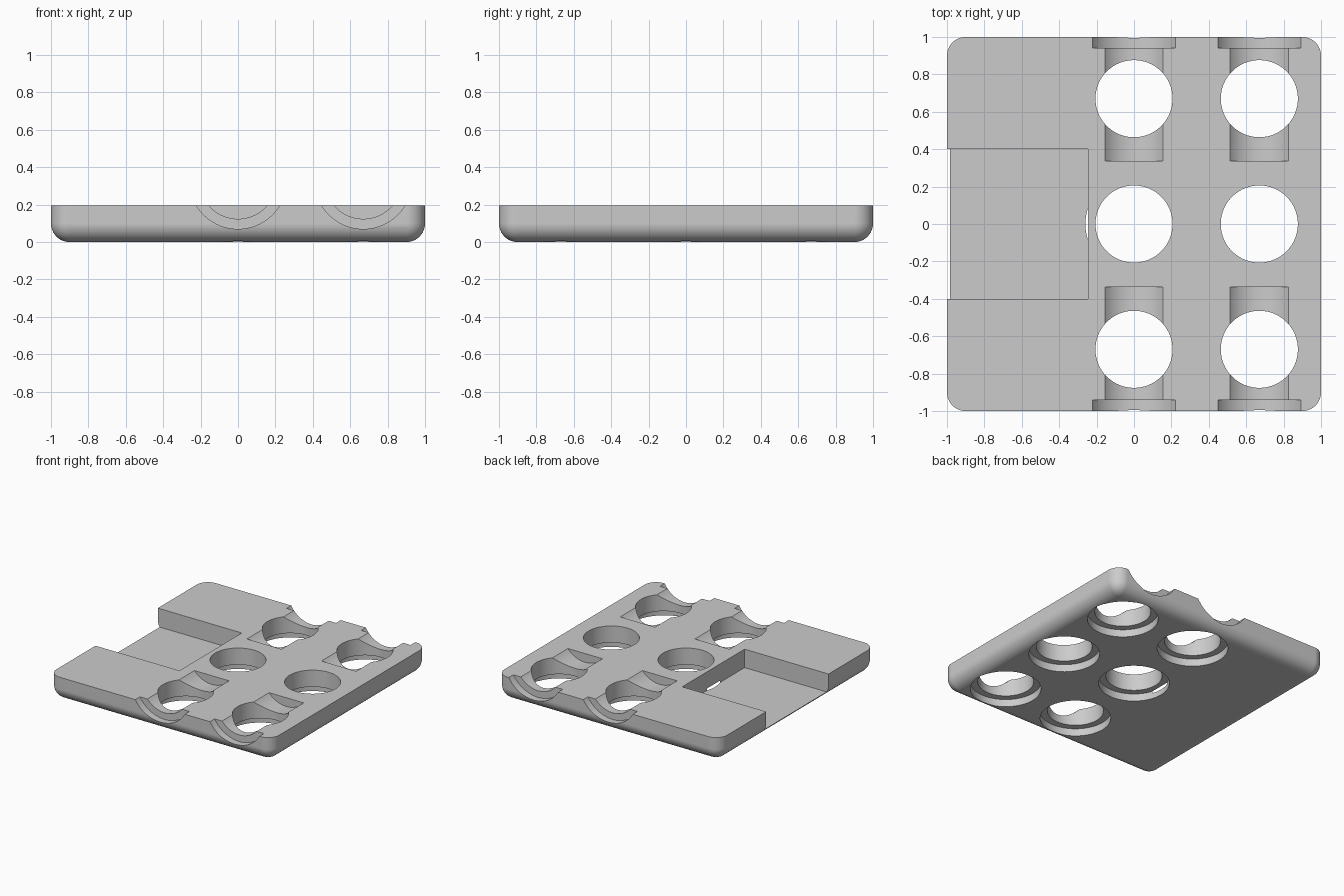
import bpy, bmesh, math
from mathutils import Matrix

cube = bpy.data.objects.get("Cube")
if cube:
    bpy.data.objects.remove(cube)

HEIGHT, FILLET = 0.195, 0.1
BORE, FLANGE = 0.206, 0.26      # hole radius and its wider seat radius
SEAT = 0.06                     # depth of each wider seat
AXIS_Z = HEIGHT + 0.135         # axis height of the edge grooves

grey = bpy.data.materials.new("grey")
grey.use_nodes = True
grey.diffuse_color = (0.6, 0.6, 0.6, 1)
grey.node_tree.nodes["Principled BSDF"].inputs["Base Color"].default_value = (0.6, 0.6, 0.6, 1)


def make(name, bm):
    mesh = bpy.data.meshes.new(name)
    bm.to_mesh(mesh)
    bm.free()
    mesh.materials.append(grey)
    obj = bpy.data.objects.new(name, mesh)
    bpy.context.collection.objects.link(obj)
    return obj


def box(lo, hi):
    bm = bmesh.new()
    bmesh.ops.create_cube(bm, size=1)
    for v in bm.verts:
        v.co = [(a + b) / 2 + c * (b - a) for a, b, c in zip(lo, hi, v.co)]
    return bm


def cylinder(radius, start, end, x, other, axis):
    """Cylinder from start to end along z (other = y) or along y (other = z)."""
    bm = bmesh.new()
    bmesh.ops.create_cone(bm, cap_ends=True, segments=96, radius1=radius,
                          radius2=radius, depth=end - start)
    mid = (start + end) / 2
    if axis == "z":
        bm.transform(Matrix.Translation((x, other, mid)))
    else:
        bm.transform(Matrix.Translation((x, mid, other)) @ Matrix.Rotation(math.pi / 2, 4, "X"))
    return bm


def cut(target, bm):
    cutter = make("cutter", bm)
    cutter.hide_render = True
    mod = target.modifiers.new("cut", "BOOLEAN")
    mod.operation, mod.solver, mod.object = "DIFFERENCE", "EXACT", cutter
    bpy.ops.object.modifier_apply(modifier=mod.name)
    bpy.data.objects.remove(cutter)


# Plate with rounded corners and rounded lower edges
bm = box((-1, -1, 0), (1, 1, HEIGHT))
edges = [e for e in bm.edges if any(v.co.z < 0.01 for v in e.verts)]
bmesh.ops.bevel(bm, geom=edges, offset=FILLET, offset_type="OFFSET",
                segments=12, profile=0.5, affect="EDGES")
plate = make("plate", bm)
bpy.context.view_layer.objects.active = plate
plate.select_set(True)

# Pocket open on one side
cut(plate, box((-1.2, -0.4, 0.045), (-0.246, 0.4, 0.4)))

for x in (0, 0.67):
    # Through holes with wider seats underneath
    for y in (-0.67, 0, 0.67):
        cut(plate, cylinder(BORE, -0.1, 0.4, x, y, "z"))
        cut(plate, cylinder(FLANGE, -0.1, SEAT, x, y, "z"))
    # Half-round grooves with wider seats at the front and back edges
    for side in (-1, 1):
        for radius, inner in ((BORE, 0.336), (FLANGE, 1 - SEAT)):
            start, end = sorted((side * inner, side * 1.2))
            cut(plate, cylinder(radius, start, end, x, AXIS_Z, "y"))

bpy.ops.object.shade_smooth_by_angle(angle=math.radians(30))
weighted = plate.modifiers.new("weighted_normals", "WEIGHTED_NORMAL")
weighted.keep_sharp = True
